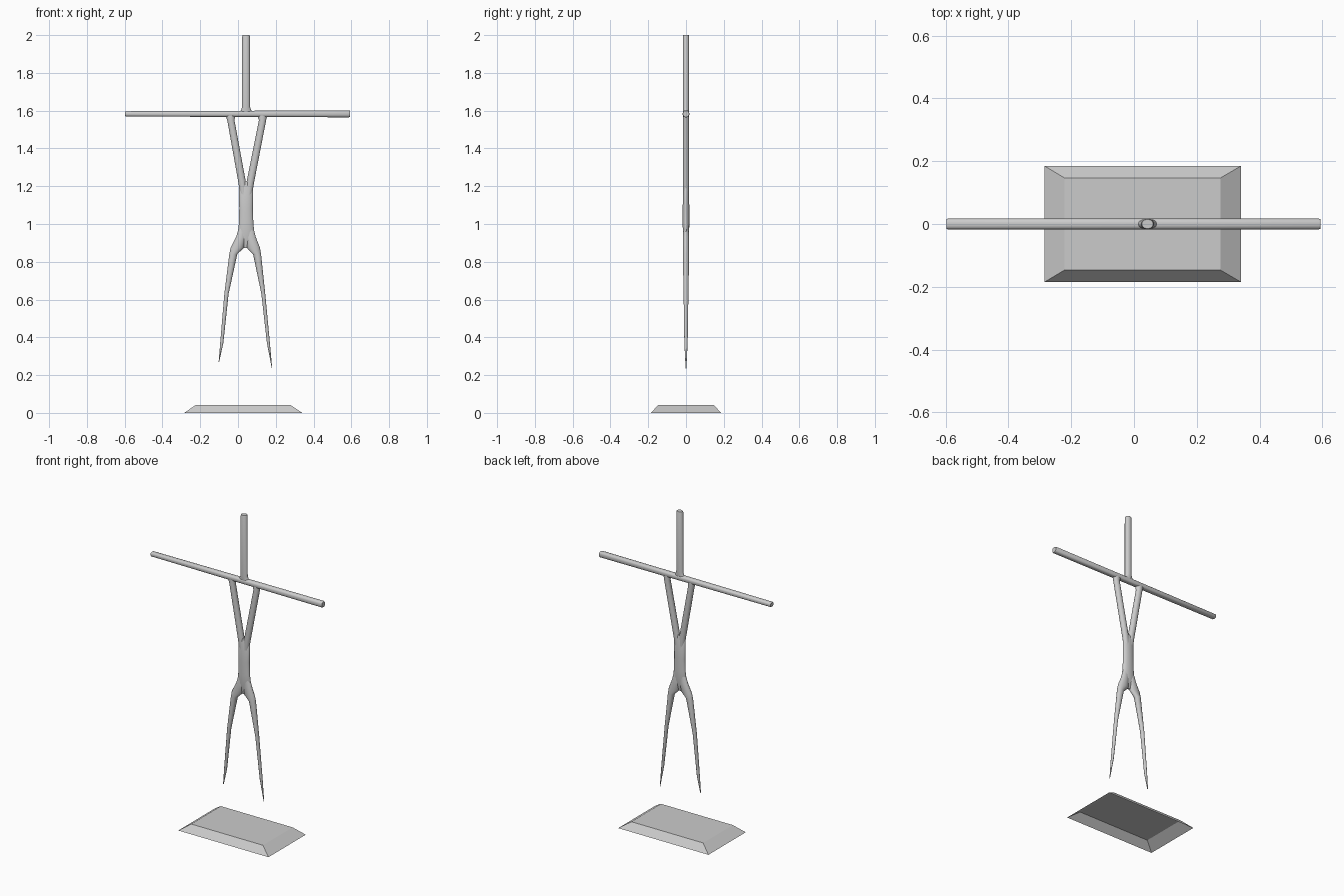
import bpy
import bmesh
import math

SIDES = 16


def skin_rings(name, rings, smooth=True, open_start=False):
    """Bridge matching rings of points into a solid, optionally open at the first ring."""
    bm = bmesh.new()
    loops = [[bm.verts.new(p) for p in ring] for ring in rings]
    n = len(loops[0])
    for a, b in zip(loops, loops[1:]):
        for i in range(n):
            j = (i + 1) % n
            bm.faces.new((a[i], a[j], b[j], b[i]))
    if not open_start:
        bm.faces.new(loops[0])
    bm.faces.new(loops[-1])
    bmesh.ops.recalc_face_normals(bm, faces=bm.faces)
    mesh = bpy.data.meshes.new(name)
    bm.to_mesh(mesh)
    bm.free()
    obj = bpy.data.objects.new(name, mesh)
    bpy.context.collection.objects.link(obj)
    if smooth:
        bpy.ops.object.select_all(action='DESELECT')
        obj.select_set(True)
        bpy.context.view_layer.objects.active = obj
        bpy.ops.object.shade_smooth_by_angle(angle=math.radians(45))
    return obj


def circle(power=1.0):
    """Unit circle points; a power below 1 makes it a rounded square."""
    for i in range(SIDES):
        t = 2 * math.pi * (i + 0.5) / SIDES
        c, s = math.cos(t), math.sin(t)
        yield (math.copysign(abs(c) ** power, c),
               math.copysign(abs(s) ** power, s))


def limb(name, sections):
    """Upright tube; each section is (x, z, x radius, y radius)."""
    return skin_rings(name, [[(x + rx * c, ry * s, z) for c, s in circle()]
                             for x, z, rx, ry in sections])


# Bevelled plinth, hollow underneath
def rect(x0, x1, y, z):
    return [(x0, -y, z), (x1, -y, z), (x1, y, z), (x0, y, z)]


skin_rings("plinth", [rect(-0.285, 0.341, 0.185, 0),
                      rect(-0.222, 0.276, 0.147, 0.043)],
           smooth=False, open_start=True)

# Arms: one straight rounded-square bar; each station is (x, y radius, z radius)
arm_stations = [(-0.597, 0.015, 0.012), (-0.593, 0.017, 0.014),
                (0.0, 0.0175, 0.0165), (0.588, 0.0175, 0.0185),
                (0.593, 0.0155, 0.0165)]
skin_rings("arm_bar", [[(x, ry * c, 1.583 + rz * s) for c, s in circle(0.75)]
                       for x, ry, rz in arm_stations])

# Neck post, slightly flared where it meets the arms
limb("neck_post", [(0.043, 1.590, 0.036, 0.015), (0.043, 1.602, 0.028, 0.0165),
                   (0.043, 1.618, 0.0215, 0.0175), (0.043, 1.992, 0.021, 0.0175),
                   (0.043, 2.000, 0.018, 0.015)])

# Chest struts forming the V
for side, top, bottom, end in (("left", -0.038, 0.022, 0.032),
                               ("right", 0.130, 0.065, 0.054)):
    limb(side + "_chest_strut", [(top - 0.002, 1.575, 0.027, 0.0165),
                                 (top, 1.550, 0.0195, 0.0175),
                                 (bottom, 1.220, 0.0205, 0.0175),
                                 (end, 1.140, 0.018, 0.015)])

# Flattened torso, creasing inwards between the legs
limb("torso", [(0.043, z, rx, ry) for z, rx, ry in (
    (1.225, 0.024, 0.010), (1.195, 0.038, 0.0165), (1.080, 0.037, 0.0178),
    (1.000, 0.039, 0.018), (0.940, 0.047, 0.0165), (0.900, 0.030, 0.010),
    (0.874, 0.016, 0.005))])

# Legs: bent at hip and knee, tapering to points
limb("left_leg", [(0.028, 1.000, 0.018, 0.011), (0.015, 0.930, 0.026, 0.0175),
                  (-0.004, 0.875, 0.036, 0.0175), (-0.025, 0.840, 0.0215, 0.017),
                  (-0.061, 0.630, 0.0115, 0.013), (-0.086, 0.370, 0.0085, 0.009),
                  (-0.101, 0.270, 0.0015, 0.003)])
limb("right_leg", [(0.058, 1.000, 0.018, 0.011), (0.069, 0.930, 0.026, 0.0175),
                   (0.081, 0.875, 0.036, 0.0175), (0.101, 0.840, 0.0215, 0.017),
                   (0.134, 0.630, 0.0105, 0.013), (0.161, 0.370, 0.0080, 0.009),
                   (0.180, 0.235, 0.0010, 0.002)])
